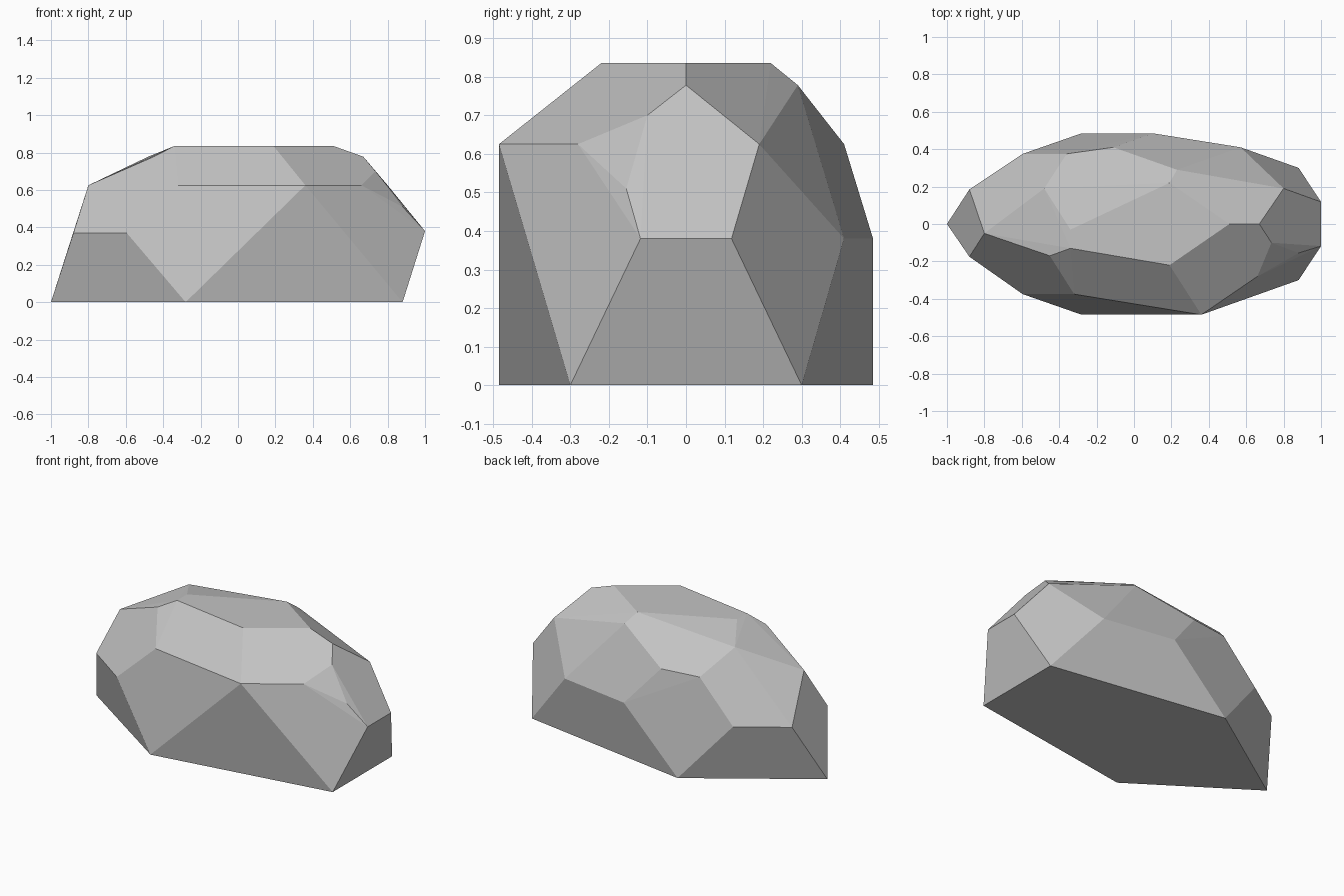
import bpy
import bmesh
import math

if "Cube" in bpy.data.objects:
    bpy.data.objects.remove(bpy.data.objects["Cube"])

# Corner rings of the faceted boulder: height -> (x, y) corners
rings = {
    0.0: [(-1, 0), (-0.28, -0.485), (0.88, -0.30), (0.88, 0.30), (-0.28, 0.485)],
    0.37: [(-0.88, -0.175), (-0.88, 0.185), (-0.595, -0.375), (-0.595, 0.375)],
    0.38: [(1, -0.118), (1, 0.118), (0.57, 0.41), (0.10, 0.485)],
    0.51: [(0.88, -0.155)],
    0.625: [(-0.80, -0.05), (-0.32, -0.375), (0.36, -0.485), (0.66, -0.28),
            (0.80, 0.19), (-0.11, 0.41), (-0.36, 0.375)],
    0.70: [(0.735, -0.10)],
    0.778: [(0.67, 0), (0.23, 0.29), (-0.48, 0.19), (-0.45, -0.17)],
    0.835: [(-0.34, -0.13), (0.19, -0.22), (0.51, 0), (0.19, 0.22), (-0.34, -0.03)],
}

# Wrap the corners in a convex shell and merge nearly flat triangles
bm = bmesh.new()
for z, corners in rings.items():
    for x, y in corners:
        bm.verts.new((x, y, z))
bmesh.ops.convex_hull(bm, input=bm.verts[:])
bmesh.ops.dissolve_limit(bm, angle_limit=math.radians(2),
                         verts=bm.verts[:], edges=bm.edges[:])
bmesh.ops.recalc_face_normals(bm, faces=bm.faces[:])

mesh = bpy.data.meshes.new("boulder")
bm.to_mesh(mesh)
bm.free()

# Plain grey stone
stone = bpy.data.materials.new("grey stone")
stone.diffuse_color = (0.55, 0.55, 0.55, 1)
stone.use_nodes = True
stone.node_tree.nodes["Principled BSDF"].inputs["Base Color"].default_value = stone.diffuse_color
mesh.materials.append(stone)

boulder = bpy.data.objects.new("boulder", mesh)
bpy.context.collection.objects.link(boulder)
